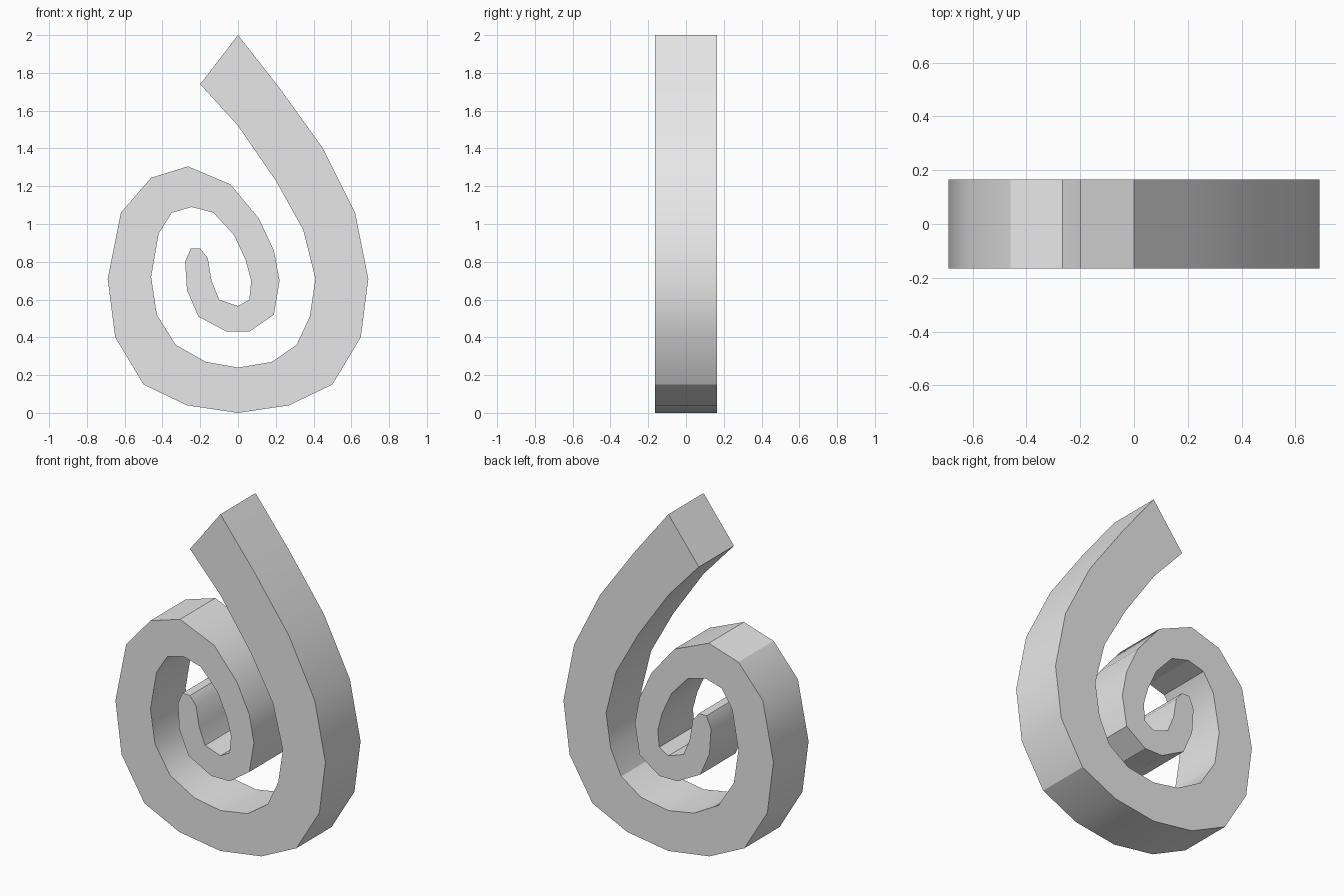
import bpy
import bmesh
from math import radians

default_cube = bpy.data.objects.get("Cube")
if default_cube:
    bpy.data.objects.remove(default_cube, do_unlink=True)

HALF_DEPTH = 0.165


def make_material(name, colour):
    material = bpy.data.materials.new(name)
    material.use_nodes = True
    material.diffuse_color = colour
    shader = next(n for n in material.node_tree.nodes if n.type == "BSDF_PRINCIPLED")
    shader.inputs["Base Color"].default_value = colour
    return material


def extrude_outline(name, outline, half_depth, material):
    """Make a solid slab from a closed outline in the XZ plane."""
    bm = bmesh.new()
    front = bm.faces.new([bm.verts.new((x, -half_depth, z)) for x, z in outline])
    extruded = bmesh.ops.extrude_face_region(bm, geom=[front], use_keep_orig=True)
    back_verts = [item for item in extruded["geom"] if isinstance(item, bmesh.types.BMVert)]
    bmesh.ops.translate(bm, verts=back_verts, vec=(0, 2 * half_depth, 0))
    bmesh.ops.recalc_face_normals(bm, faces=bm.faces[:])
    mesh = bpy.data.meshes.new(name)
    bm.to_mesh(mesh)
    bm.free()
    mesh.materials.append(material)
    slab = bpy.data.objects.new(name, mesh)
    bpy.context.collection.objects.link(slab)
    return slab


# Outer edge: straight tail, symmetric bowl, then the inward curl
tail = [(0, 2), (.22, 1.72), (.45, 1.4)]
bowl_side = [(.62, 1.06), (.69, .71), (.65, .4), (.5, .15), (.27, .04)]
bowl = bowl_side + [(0, 0)] + [(-x, z) for x, z in reversed(bowl_side)]
curl = [(-.46, 1.245), (-.265, 1.305), (-.04, 1.21), (.11, 1.03), (.19, .86),
        (.22, .7), (.19, .52), (.06, .43), (-.06, .43), (-.21, .51),
        (-.27, .65), (-.28, .8), (-.25, .87), (-.2, .87)]

# Inner edge: the same sweep on the concave side of the band
inner_tail = [(-.2, 1.74), (0, 1.52), (.2, 1.23), (.345, .97)]
inner_bowl = [(.41, .71), (.38, .51), (.31, .36), (.18, .27), (0, .24),
              (-.17, .27), (-.33, .36), (-.43, .52), (-.46, .72)]
inner_curl = [(-.42, .95), (-.35, 1.06), (-.245, 1.09), (-.13, 1.06), (-.02, .94),
              (.04, .81), (.07, .7), (.06, .6), (0, .565), (-.1, .6),
              (-.14, .7), (-.16, .82)]

outer_edge = tail + bowl + curl
inner_edge = inner_tail + inner_bowl + inner_curl

# Spiral band with softly shaded rim and crisp flat sides
grey = make_material("light grey", (0.8, 0.8, 0.8, 1.0))
spiral = extrude_outline("spiral_band", outer_edge + inner_edge[::-1], HALF_DEPTH, grey)
bpy.ops.object.select_all(action="DESELECT")
spiral.select_set(True)
bpy.context.view_layer.objects.active = spiral
bpy.ops.object.shade_smooth_by_angle(angle=radians(30))
